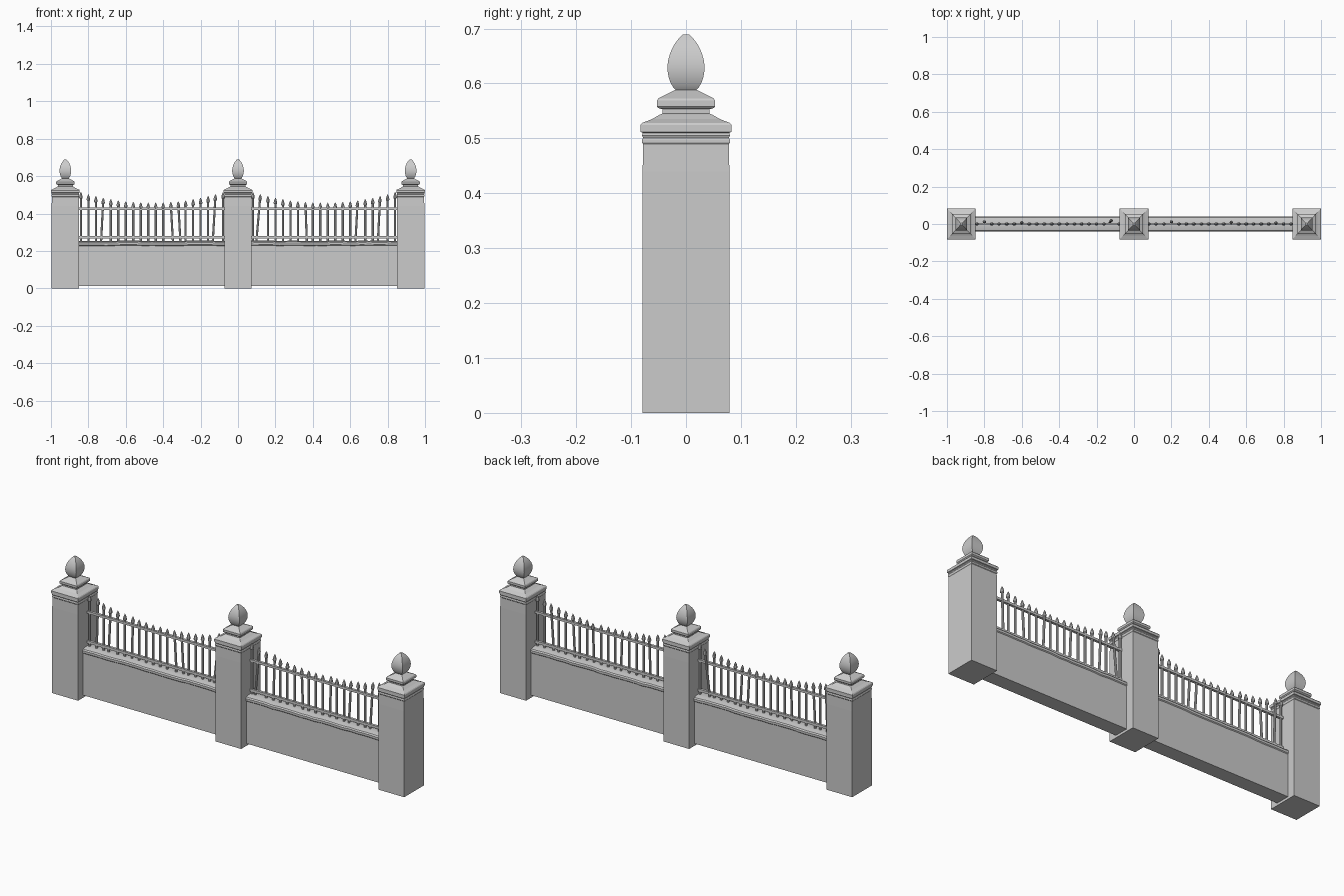
import bpy, bmesh, math, random

if "Cube" in bpy.data.objects:
    bpy.data.objects.remove(bpy.data.objects["Cube"])
random.seed(4)

XS = 0.925          # plan is slightly narrower in x than in y
PILLARS = (-0.923, 0.0, 0.923)


def finish(bm, name, smooth=None):
    bmesh.ops.recalc_face_normals(bm, faces=bm.faces)
    me = bpy.data.meshes.new(name)
    bm.to_mesh(me)
    bm.free()
    ob = bpy.data.objects.new(name, me)
    bpy.context.collection.objects.link(ob)
    if smooth:
        bpy.ops.object.select_all(action='DESELECT')
        ob.select_set(True)
        bpy.context.view_layer.objects.active = ob
        bpy.ops.object.shade_smooth_by_angle(angle=math.radians(smooth))
    return ob


def loft(bm, rings):
    """Skin a list of closed point rings and cap both ends."""
    vs = [[bm.verts.new(p) for p in r] for r in rings]
    n = len(vs[0])
    for a, b in zip(vs, vs[1:]):
        for i in range(n):
            j = (i + 1) % n
            bm.faces.new((a[i], a[j], b[j], b[i]))
    bm.faces.new(vs[0][::-1])
    bm.faces.new(vs[-1])


def square_stack(name, x, profile, smooth=None):
    """Square-plan moulding from (half width, z) pairs."""
    bm = bmesh.new()
    loft(bm, [[(x + sx * h * XS, sy * h, z) for sx, sy in
               ((-1, -1), (1, -1), (1, 1), (-1, 1))] for h, z in profile])
    return finish(bm, name, smooth)


def box(bm, x0, x1, y, z0, z1):
    loft(bm, [[(x0, -y, z), (x1, -y, z), (x1, y, z), (x0, y, z)] for z in (z0, z1)])


SHAFT = [(0.079, 0), (0.079, 0.44), (0.078, 0.49)]
CAP = [(0.077, 0.488), (0.080, 0.492), (0.080, 0.498), (0.078, 0.501), (0.080, 0.505),
       (0.079, 0.510), (0.083, 0.512), (0.083, 0.524), (0.080, 0.528), (0.062, 0.535),
       (0.048, 0.543), (0.043, 0.545), (0.043, 0.553), (0.050, 0.555), (0.053, 0.558),
       (0.053, 0.569), (0.050, 0.573), (0.032, 0.582), (0.018, 0.589)]
FINIAL = [(0.017, 0.586), (0.022, 0.591), (0.028, 0.601), (0.032, 0.613), (0.034, 0.626),
          (0.033, 0.640), (0.029, 0.655), (0.022, 0.670), (0.013, 0.682), (0.006, 0.689)]

# Pillars with stepped caps and square bud finials
for i, x in enumerate(PILLARS):
    square_stack(f"pillar_shaft_{i}", x, SHAFT)
    square_stack(f"pillar_cap_{i}", x, CAP)
    square_stack(f"finial_{i}", x, FINIAL, 40)


def bar(bm, x, top, lean_x, lean_y):
    """Round railing bar with a spear head; the foot is offset when it leans."""
    prof = [(0.0058, 0.25), (0.0058, top - 0.034), (0.0088, top - 0.031),
            (0.0092, top - 0.024), (0.0055, top - 0.010), (0.001, top)]
    rings = []
    for r, z in prof:
        t = (top - z) / (top - 0.25)
        rings.append([(x + lean_x * t + r * math.cos(a), lean_y * (1 - t) + r * math.sin(a), z)
                      for a in (k * math.tau / 8 for k in range(8))])
    loft(bm, rings)


LEANS = ({1: (0, .012), 3: (-.012, 0), 6: (0, .008), 12: (.012, 0), 13: (.012, 0), 18: (-.015, .02)},
         {1: (-.022, 0), 3: (0, .012), 7: (.008, 0), 11: (0, .010), 14: (-.012, 0), 17: (-.012, .006)})

for side, cx in enumerate((-0.46, 0.46)):
    x0, x1 = cx - 0.40, cx + 0.40
    # Low wall
    bm = bmesh.new()
    box(bm, x0, x1, 0.037, 0.012, 0.235)
    finish(bm, f"low_wall_{side}")

    # Slightly worn coping with rounded edges
    bm = bmesh.new()
    section = [(-.037, .228), (-.041, .232), (-.041, .243), (-.036, .249), (-.015, .254),
               (.015, .254), (.036, .249), (.041, .243), (.041, .232), (.037, .228)]
    rings = []
    for k in range(21):
        d = random.uniform(-0.002, 0.002)
        rings.append([(x0 + (x1 - x0) * k / 20, y, z + d) for y, z in section])
    loft(bm, rings)
    finish(bm, f"coping_{side}", 30)

    # Horizontal rails
    bm = bmesh.new()
    box(bm, x0, x1, 0.0065, 0.267, 0.280)
    box(bm, x0, x1, 0.0065, 0.419, 0.431)
    finish(bm, f"rails_{side}")

    # Spear-headed bars following a sagging top line
    bm = bmesh.new()
    for k in range(20):
        dx = -0.38 + 0.04 * k
        bar(bm, cx + dx, 0.458 + 0.056 * (dx / 0.38) ** 2, *LEANS[side].get(k, (0, 0)))
    finish(bm, f"railing_bars_{side}", 35)
